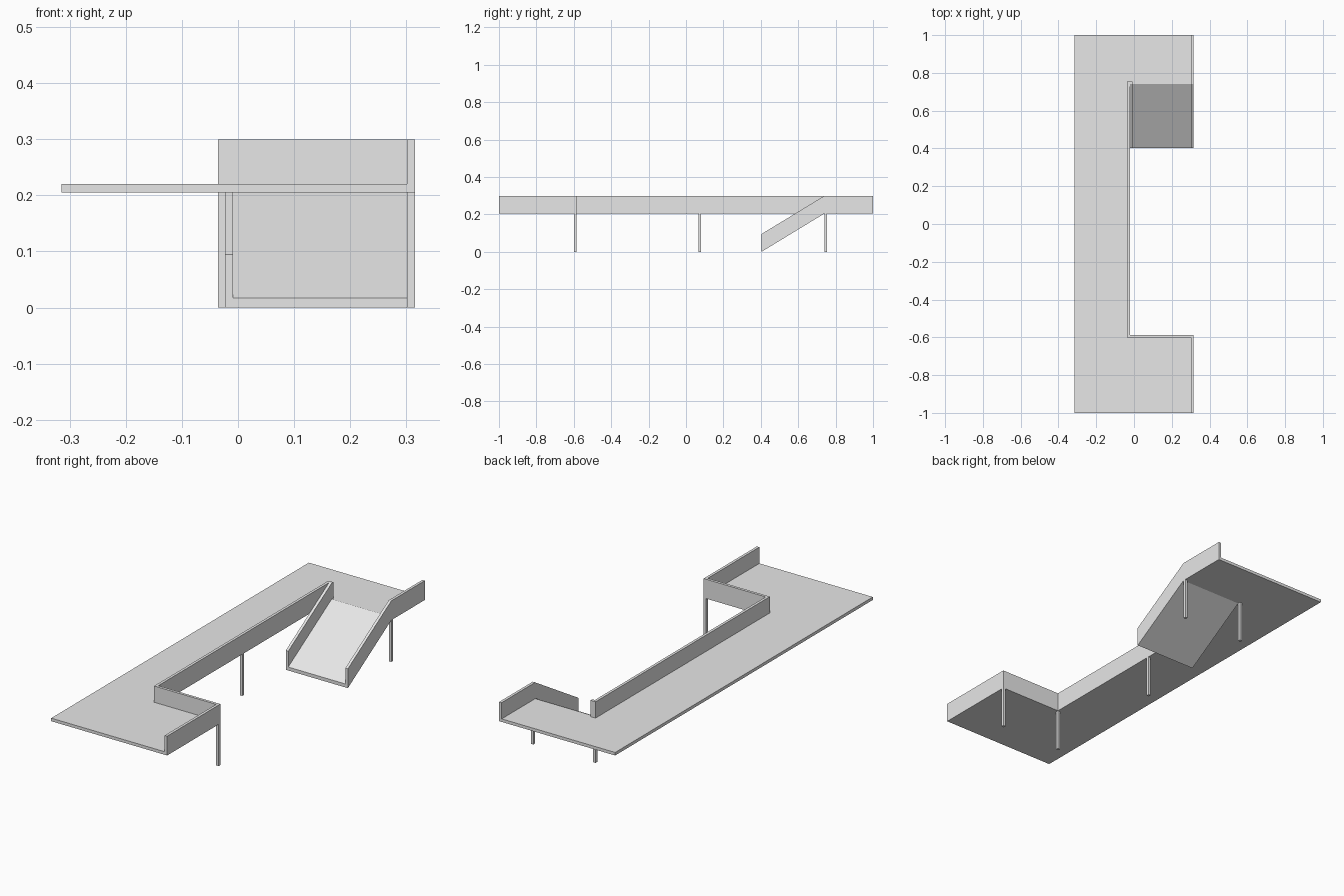
import bpy
import bmesh
from mathutils import Vector

cube = bpy.data.objects.get("Cube")
if cube:
    bpy.data.objects.remove(cube, do_unlink=True)

grey = bpy.data.materials.new("light grey")
grey.use_nodes = True
grey.diffuse_color = (0.8, 0.8, 0.8, 1)
grey.node_tree.nodes["Principled BSDF"].inputs["Base Color"].default_value = (0.8, 0.8, 0.8, 1)

# Shared dimensions
T = 0.0135                     # wall and post thickness
EDGE = 0.315                   # half width of the deck
LOW, FLOOR, TOP = 0.205, 0.22, 0.30
INNER = -0.036                 # deck side of the long wall
NEAR, FAR = -0.6, 0.74         # where the walkway meets the end platforms
FOOT = 0.403                   # bottom end of the ramp


def extrude(name, points, direction):
    """Extrude a flat outline along a vector into a solid."""
    bm = bmesh.new()
    face = bm.faces.new([bm.verts.new(p) for p in points])
    result = bmesh.ops.extrude_face_region(bm, geom=[face])
    verts = [v for v in result["geom"] if isinstance(v, bmesh.types.BMVert)]
    bmesh.ops.translate(bm, verts=verts, vec=Vector(direction))
    bmesh.ops.recalc_face_normals(bm, faces=bm.faces)
    mesh = bpy.data.meshes.new(name)
    bm.to_mesh(mesh)
    bm.free()
    mesh.materials.append(grey)
    obj = bpy.data.objects.new(name, mesh)
    bpy.context.collection.objects.link(obj)
    return obj


def box(name, x0, x1, y0, y1, z0=LOW, z1=TOP):
    outline = [(x0, y0, z0), (x1, y0, z0), (x1, y1, z0), (x0, y1, z0)]
    return extrude(name, outline, (0, 0, z1 - z0))


def sloped(name, x0, x1, foot_height, head_height):
    """Slanted piece following the ramp, between two x positions."""
    outline = [(x0, FOOT, 0), (x0, FAR, LOW),
               (x0, FAR, head_height), (x0, FOOT, foot_height)]
    return extrude(name, outline, (x1 - x0, 0, 0))


# C-shaped deck
wall_x = EDGE - T
plan = [(-EDGE, -1), (wall_x, -1), (wall_x, NEAR), (INNER, NEAR),
        (INNER, FAR), (wall_x, FAR), (wall_x, 1), (-EDGE, 1)]
extrude("deck", [(x, y, LOW) for x, y in plan], (0, 0, FLOOR - LOW))

# Parapet walls
box("walkway_wall", INNER, INNER + T, NEAR, FAR + T)
box("walkway_wall_end", INNER + T, INNER + 2 * T, FAR, FAR + T)
box("front_platform_inner_wall", INNER + T, wall_x, NEAR, NEAR + T)
box("front_platform_side_wall", wall_x, EDGE, -1, NEAR + T)
box("back_platform_side_wall", wall_x, EDGE, FAR, 1)

# Ramp with its two side walls
ramp_x = INNER + T
sloped("ramp_floor", ramp_x + T, wall_x, 0.017, FLOOR + 0.002)
sloped("ramp_inner_wall", ramp_x, ramp_x + T, TOP - LOW, TOP)
sloped("ramp_outer_wall", wall_x, EDGE, TOP - LOW, TOP)

# Support posts
posts = {"front_outer_post": (wall_x, NEAR), "front_inner_post": (INNER, NEAR),
         "middle_post": (INNER, 0.066), "back_inner_post": (INNER, FAR),
         "back_outer_post": (wall_x, FAR)}
for name, (x, y) in posts.items():
    box(name, x, x + T, y, y + T, 0, LOW)
